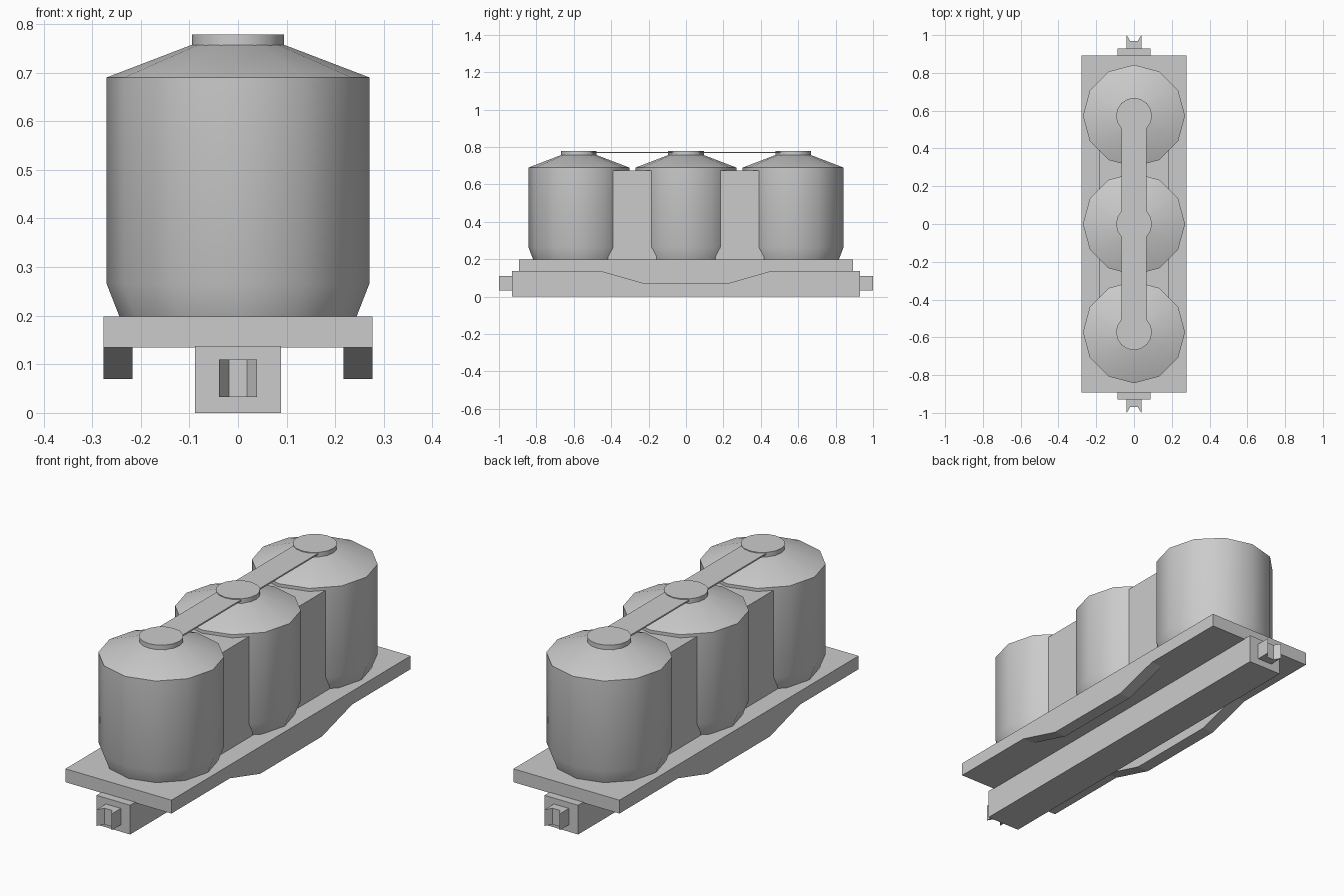
import bpy, bmesh, math
from mathutils import Matrix

if "Cube" in bpy.data.objects:
    bpy.data.objects.remove(bpy.data.objects["Cube"])


def make_object(name, bm, smooth=False):
    bmesh.ops.recalc_face_normals(bm, faces=bm.faces[:])
    mesh = bpy.data.meshes.new(name)
    bm.to_mesh(mesh)
    bm.free()
    obj = bpy.data.objects.new(name, mesh)
    bpy.context.collection.objects.link(obj)
    if smooth:
        bpy.ops.object.select_all(action='DESELECT')
        obj.select_set(True)
        bpy.context.view_layer.objects.active = obj
        bpy.ops.object.shade_smooth_by_angle(angle=math.radians(32))
    return obj


def box(name, lo, hi):
    bm = bmesh.new()
    bmesh.ops.create_cube(bm, size=1)
    for v in bm.verts:
        v.co = [(a + b) / 2 + c * (b - a) for a, b, c in zip(lo, hi, v.co)]
    return make_object(name, bm)


def prism(name, points, offset):
    """Extrude a closed 3D outline along an offset vector."""
    bm = bmesh.new()
    face = bm.faces.new([bm.verts.new(p) for p in points])
    ext = bmesh.ops.extrude_face_region(bm, geom=[face])
    verts = [g for g in ext['geom'] if isinstance(g, bmesh.types.BMVert)]
    bmesh.ops.translate(bm, verts=verts, vec=offset)
    return make_object(name, bm)


def lathe(name, profile, y, sides):
    """Stack rings of (radius, z) and close both ends."""
    bm = bmesh.new()
    rings = [[bm.verts.new((r * math.cos(math.tau * i / sides),
                            y + r * math.sin(math.tau * i / sides), z))
              for i in range(sides)] for r, z in profile]
    for a, b in zip(rings, rings[1:]):
        for i in range(sides):
            j = (i + 1) % sides
            bm.faces.new((a[i], a[j], b[j], b[i]))
    bm.faces.new(rings[0][::-1])
    bm.faces.new(rings[-1])
    return make_object(name, bm, smooth=True)


# Underframe
box("deck", (-0.277, -0.892, 0.135), (0.277, 0.892, 0.198))
box("centre_beam", (-0.088, -0.93, 0), (0.088, 0.93, 0.138))

# Fish-belly side sills
for side, x in (("left", -0.277), ("right", 0.217)):
    prism(side + "_sill", [(x, -0.46, 0.136), (x, -0.23, 0.07),
                           (x, 0.23, 0.07), (x, 0.46, 0.136)], (0.06, 0, 0))

# Notched couplers at both ends
for end, s in (("front", -1), ("back", 1)):
    outline = [(-0.039, 0.925), (0.039, 0.925), (0.039, 1.0),
               (0.019, 0.968), (-0.019, 0.968), (-0.039, 1.0)]
    prism(end + "_coupler", [(x, s * y, 0.033) for x, y in outline], (0, 0, 0.077))

# Three hopper tanks with conical roofs and hatch caps
for end, y in (("front", -0.573), ("middle", 0), ("back", 0.573)):
    lathe(end + "_tank", [(0.243, 0.196), (0.27, 0.265), (0.27, 0.69), (0.095, 0.757)], y, 12)
    lathe(end + "_hatch", [(0.095, 0.755), (0.095, 0.778)], y, 16)

# Blocks and walkways linking the tanks
for end, s in (("front", -1), ("back", 1)):
    y = s * 0.287
    box(end + "_link_block", (-0.185, y - 0.13, 0.196), (0.185, y + 0.13, 0.675))
    box(end + "_walkway", (-0.065, y - 0.225, 0.767), (0.065, y + 0.225, 0.774))
